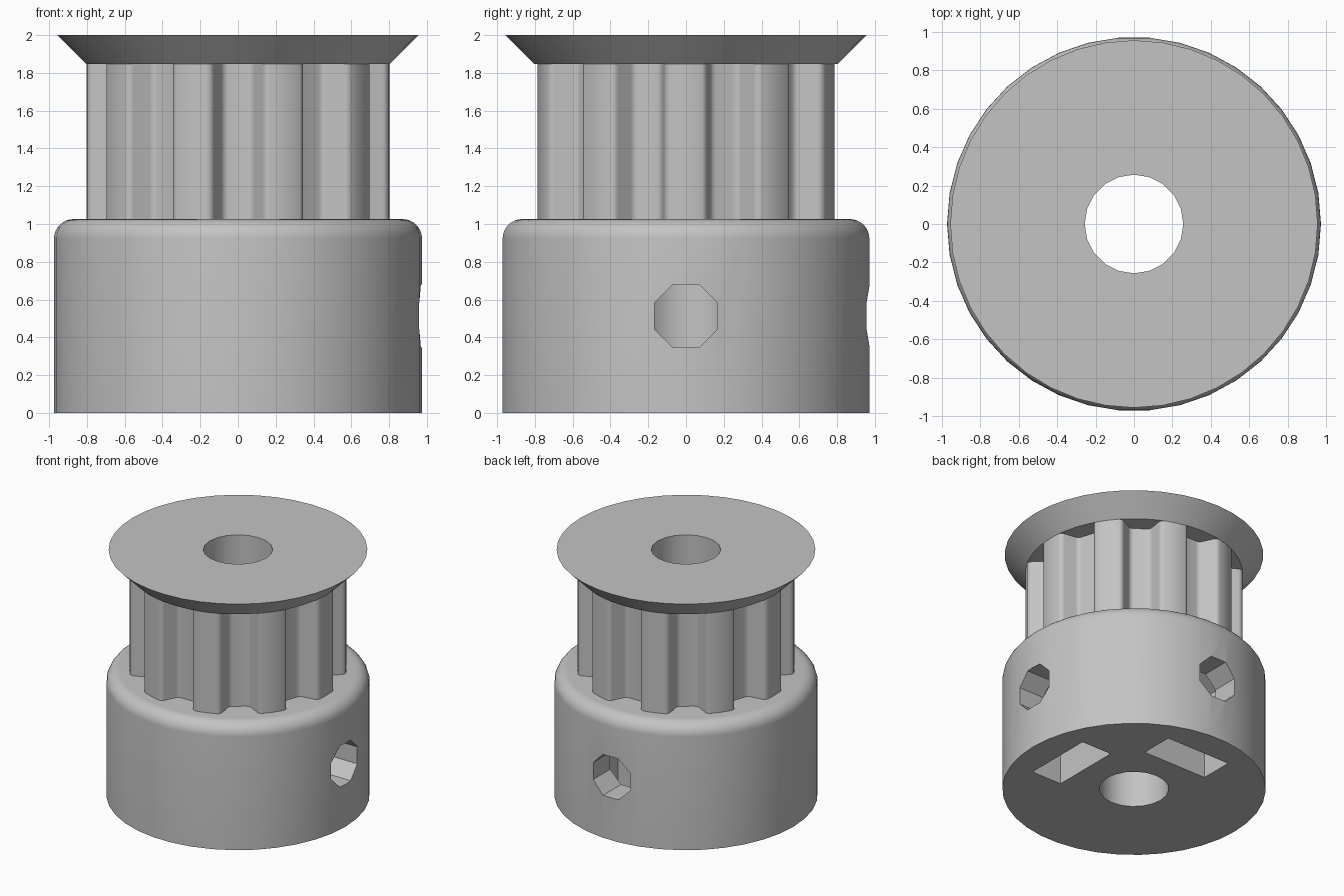
import bpy, bmesh
from math import cos, sin, pi, radians, sqrt
from mathutils import Matrix, Vector

if "Cube" in bpy.data.objects:
    bpy.data.objects.remove(bpy.data.objects["Cube"], do_unlink=True)

BASE_R, BASE_TOP, FILLET = 0.974, 1.026, 0.103
BARREL_R, BARREL_TOP, TOTAL = 0.803, 1.846, 2.0
FLANGE_R, BORE_R = 0.957, 0.257
TEETH = 10
NUT_Z, NUT_X, NUT_DEPTH, NUT_HALF = BASE_TOP / 2, 0.603, 0.27, 0.288

grey = bpy.data.materials.new("plain_grey")
grey.use_nodes = True
colour = (0.55, 0.55, 0.55, 1)
grey.diffuse_color = colour
grey.node_tree.nodes["Principled BSDF"].inputs["Base Color"].default_value = colour


def add_object(name, bm):
    bmesh.ops.recalc_face_normals(bm, faces=bm.faces)
    mesh = bpy.data.meshes.new(name)
    bm.to_mesh(mesh)
    bm.free()
    mesh.materials.append(grey)
    obj = bpy.data.objects.new(name, mesh)
    bpy.context.collection.objects.link(obj)
    return obj


def stack(name, rings):
    """Solid skinned through rings of equal point count, capped at both ends."""
    bm = bmesh.new()
    loops = [[bm.verts.new(p) for p in ring] for ring in rings]
    for low, high in zip(loops, loops[1:]):
        for i in range(len(low)):
            j = (i + 1) % len(low)
            bm.faces.new((low[i], low[j], high[j], high[i]))
    bm.faces.new(loops[0])
    bm.faces.new(loops[-1])
    return add_object(name, bm)


def circle(r, z, sides, start=0.0):
    return [(r * cos(start + 2 * pi * i / sides), r * sin(start + 2 * pi * i / sides), z)
            for i in range(sides)]


def prism(name, r, z0, z1, sides, start=0.0, matrix=Matrix()):
    obj = stack(name, [circle(r, z, sides, start) for z in (z0, z1)])
    obj.data.transform(matrix)
    return obj


def cut(target, cutters):
    bpy.context.view_layer.objects.active = target
    for cutter in cutters:
        cutter.hide_render = True
        mod = target.modifiers.new("cut", "BOOLEAN")
        mod.operation, mod.solver, mod.object = "DIFFERENCE", "EXACT", cutter
        bpy.ops.object.modifier_apply(modifier=mod.name)


# Hub with a rounded upper rim
rings = [circle(BASE_R, 0, 38)]
for i in range(9):
    a = i * pi / 16
    rings.append(circle(BASE_R - FILLET + FILLET * cos(a),
                        BASE_TOP - FILLET + FILLET * sin(a), 38))
hub = stack("hub", rings)

# Toothed barrel: half groove section as (offset, depth), mirrored and repeated
half = [(0.167, 0), (0.155, 0.002), (0.1445, 0.006), (0.1356, 0.013), (0.129, 0.0226),
        (0.0868, 0.1077), (0.08, 0.117), (0.0714, 0.124), (0.0607, 0.1287), (0.049, 0.13)]
groove = [(-t, d) for t, d in half] + half[::-1]
mouth = sqrt(BARREL_R ** 2 - half[0][0] ** 2)
outline = []
for i in range(TEETH):
    a = -pi / 2 + i * 2 * pi / TEETH
    out, side = Vector((cos(a), sin(a))), Vector((-sin(a), cos(a)))
    outline += [out * (mouth - d) + side * t for t, d in groove]
    land = a + pi / TEETH
    outline.append(Vector((cos(land), sin(land))) * BARREL_R)
barrel = stack("toothed_barrel", [[(p.x, p.y, z) for p in outline]
                                  for z in (BASE_TOP, BARREL_TOP)])

# Flared belt flange
flange = stack("belt_flange", [circle(BARREL_R, BARREL_TOP, 40), circle(FLANGE_R, TOTAL, 40)])

# Shaft bore through every part
bore = prism("bore_cutter", BORE_R, -0.2, TOTAL + 0.2, 20)
for part in (hub, barrel, flange):
    cut(part, [bore])

# Two set-screw holes with captive nut pockets, a quarter turn apart
helpers = [bore]
for turn in (0, 90):
    spin = Matrix.Rotation(radians(turn), 4, "Z")
    lay = spin @ Matrix.Translation((0, 0, NUT_Z)) @ Matrix.Rotation(pi / 2, 4, "Y")
    screw = prism("screw_cutter", 0.181, 0.1, 1.2, 8, pi / 8, lay)
    near, far = NUT_X - NUT_DEPTH / 2, NUT_X + NUT_DEPTH / 2
    nut = prism("nut_cutter", NUT_HALF / cos(pi / 6), near, far, 6, 0, lay)
    bm = bmesh.new()
    bmesh.ops.create_cube(bm, size=1)
    slot = add_object("slot_cutter", bm)
    slot.data.transform(spin @ Matrix.Translation((NUT_X, 0, NUT_Z / 2 - 0.05))
                        @ Matrix.Diagonal((NUT_DEPTH, NUT_HALF * 2, NUT_Z + 0.1, 1)))
    cut(hub, [screw, nut, slot])
    helpers += [screw, nut, slot]

for helper in helpers:
    bpy.data.objects.remove(helper, do_unlink=True)

# Smooth shading with crisp edges
bpy.ops.object.select_all(action="DESELECT")
for part in (hub, barrel, flange):
    part.select_set(True)
bpy.context.view_layer.objects.active = hub
bpy.ops.object.shade_smooth_by_angle(angle=radians(30))
